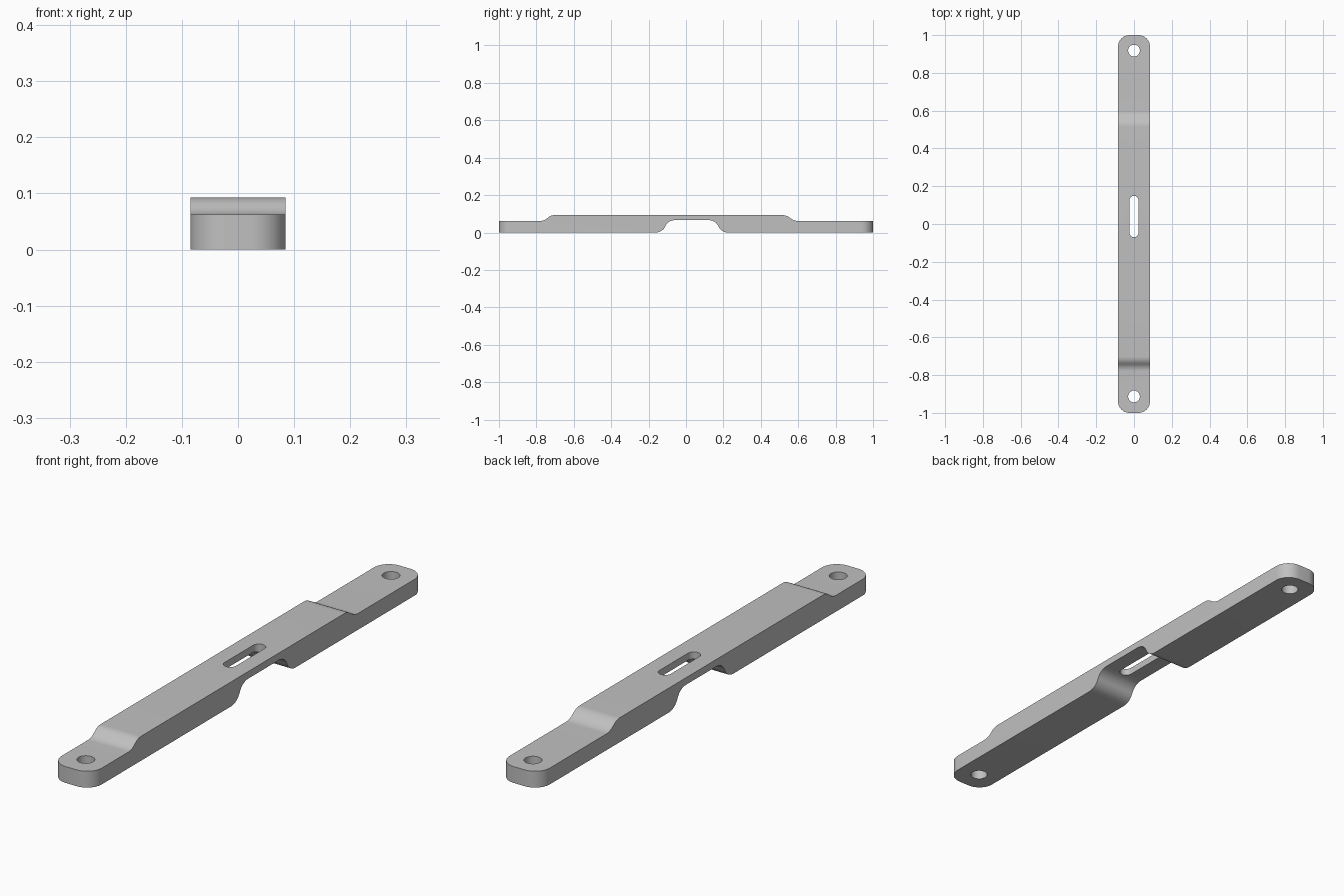
import bpy, bmesh, math
from mathutils import Vector

cube = bpy.data.objects.get("Cube")
if cube:
    bpy.data.objects.remove(cube, do_unlink=True)

HALF_W = 0.085
END_H, MID_H, NOTCH_H = 0.062, 0.093, 0.066


def link(name, bm):
    bmesh.ops.recalc_face_normals(bm, faces=bm.faces)
    mesh = bpy.data.meshes.new(name)
    bm.to_mesh(mesh)
    bm.free()
    obj = bpy.data.objects.new(name, mesh)
    bpy.context.collection.objects.link(obj)
    return obj


def prism(points, offset):
    """Extrude a closed outline along an offset vector."""
    bm = bmesh.new()
    face = bm.faces.new([bm.verts.new(p) for p in points])
    ext = bmesh.ops.extrude_face_region(bm, geom=[face])
    moved = [v for v in ext["geom"] if isinstance(v, bmesh.types.BMVert)]
    bmesh.ops.translate(bm, verts=moved, vec=offset)
    return bm


def fillet(corners, steps=8):
    """Round each (y, z, tangent length) corner with a circular arc."""
    out = []
    for i, (y, z, t) in enumerate(corners):
        p = Vector((y, z))
        if t == 0:
            out.append(p)
            continue
        a = (Vector(corners[i - 1][:2]) - p).normalized()
        b = (Vector(corners[(i + 1) % len(corners)][:2]) - p).normalized()
        half = a.angle(b) / 2
        bis = (a + b).normalized()
        centre = p + bis * (t / math.cos(half))
        r, sweep = t * math.tan(half), math.pi / 2 - half
        side = (a - b).normalized()
        for k in range(steps + 1):
            ang = sweep * (1 - 2 * k / steps)
            out.append(centre - bis * r * math.cos(ang) + side * r * math.sin(ang))
    return out


def slot_cutter(name, y0, y1, r, n=24):
    """Upright cutter with round ends; a circle when y0 equals y1."""
    pts = []
    for cy, start in ((y1, 0), (y0, math.pi)):
        for k in range(n + (y0 != y1)):
            a = start + math.pi * k / n
            pts.append((r * math.cos(a), cy + r * math.sin(a), -0.1))
    obj = link(name, prism(pts, (0, 0, 0.4)))
    obj.hide_render = True
    return obj


# Side profile: stepped top and arched notch underneath
profile = fillet([
    (-1, 0, 0),
    (-0.126, 0, 0.035), (-0.096, NOTCH_H, 0.035),
    (0.158, NOTCH_H, 0.035), (0.188, 0, 0.035),
    (1, 0, 0), (1, END_H, 0),
    (0.578, END_H, 0.022), (0.537, MID_H, 0.022),
    (-0.722, MID_H, 0.02), (-0.759, END_H, 0.02),
    (-1, END_H, 0),
])
bm = prism([(-HALF_W, p.x, p.y) for p in profile], (2 * HALF_W, 0, 0))

# Rounded plan corners at both ends
corner_edges = [e for e in bm.edges
                if all(abs(v.co.y) > 0.999 for v in e.verts)
                and abs(e.verts[0].co.z - e.verts[1].co.z) > 0.01]
bmesh.ops.bevel(bm, geom=corner_edges, offset=0.062, segments=10,
                profile=0.5, affect="EDGES")
bar = link("handle_bar", bm)

# Screw holes and centre slot
cutters = [slot_cutter("front_hole_cutter", -0.913, -0.913, 0.031),
           slot_cutter("back_hole_cutter", 0.918, 0.918, 0.031),
           slot_cutter("centre_slot_cutter", -0.046, 0.125, 0.024)]
for c in cutters:
    mod = bar.modifiers.new(c.name, "BOOLEAN")
    mod.operation, mod.solver, mod.object = "DIFFERENCE", "EXACT", c

bpy.context.view_layer.objects.active = bar
for o in bpy.context.selected_objects:
    o.select_set(False)
bar.select_set(True)
for c in cutters:
    bpy.ops.object.modifier_apply(modifier=c.name)
for c in cutters:
    bpy.data.objects.remove(c, do_unlink=True)

# Grey finish with smooth curves and sharp rims
grey = bpy.data.materials.new("plain_grey")
grey.use_nodes = True
colour = (0.53, 0.53, 0.53, 1)
grey.diffuse_color = colour
for node in grey.node_tree.nodes:
    if node.type == "BSDF_PRINCIPLED":
        node.inputs["Base Color"].default_value = colour
bar.data.materials.clear()
bar.data.materials.append(grey)
bpy.ops.object.shade_smooth_by_angle(angle=math.radians(30))
